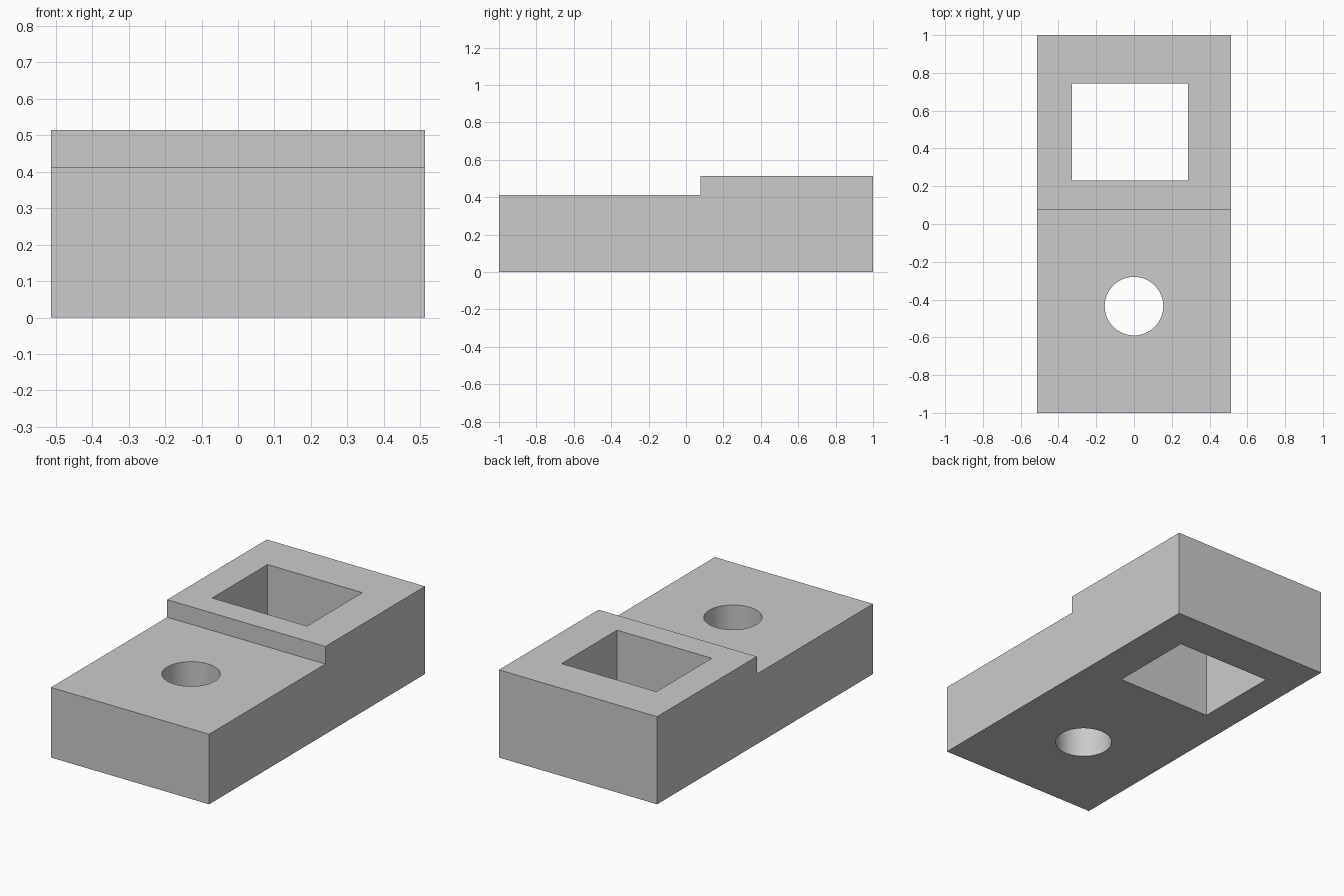
import bpy
import bmesh
from math import radians

if "Cube" in bpy.data.objects:
    bpy.data.objects.remove(bpy.data.objects["Cube"], do_unlink=True)

grey = bpy.data.materials.new("light_grey")
grey.use_nodes = True
grey.diffuse_color = (0.6, 0.6, 0.6, 1)
grey.node_tree.nodes["Principled BSDF"].inputs["Base Color"].default_value = (0.6, 0.6, 0.6, 1)

HALF_WIDTH = 0.513


def cut(target, cutter):
    """Subtract the cutter from the target and hide it."""
    cutter.hide_render = True
    cutter.hide_set(True)
    mod = target.modifiers.new(cutter.name, "BOOLEAN")
    mod.operation = "DIFFERENCE"
    mod.solver = "EXACT"
    mod.object = cutter
    bpy.context.view_layer.objects.active = target
    bpy.ops.object.modifier_apply(modifier=mod.name)
    bpy.data.objects.remove(cutter, do_unlink=True)


# Stepped block: side profile extruded across the width
profile = [(-1, 0), (1, 0), (1, 0.514), (0.077, 0.514), (0.077, 0.411), (-1, 0.411)]
bm = bmesh.new()
side = bm.faces.new([bm.verts.new((-HALF_WIDTH, y, z)) for y, z in profile])
ext = bmesh.ops.extrude_face_region(bm, geom=[side])
moved = [v for v in ext["geom"] if isinstance(v, bmesh.types.BMVert)]
bmesh.ops.translate(bm, verts=moved, vec=(2 * HALF_WIDTH, 0, 0))
bmesh.ops.recalc_face_normals(bm, faces=bm.faces)
mesh = bpy.data.meshes.new("stepped_block")
bm.to_mesh(mesh)
bm.free()
block = bpy.data.objects.new("stepped_block", mesh)
bpy.context.collection.objects.link(block)
mesh.materials.append(grey)

# Rectangular through hole in the raised half
bpy.ops.mesh.primitive_cube_add(size=1, location=(-0.022, 0.488, 0.25))
window = bpy.context.object
window.name = "rectangular_hole_cutter"
window.scale = (0.615, 0.513, 2)
window.data.materials.append(grey)
cut(block, window)

# Round through hole in the lower half
bpy.ops.mesh.primitive_cylinder_add(vertices=64, radius=0.155, depth=2, location=(0, -0.435, 0.25))
bore = bpy.context.object
bore.name = "round_hole_cutter"
bore.data.materials.append(grey)
cut(block, bore)

# Smooth bore wall, sharp block edges
bpy.ops.object.select_all(action="DESELECT")
block.select_set(True)
bpy.context.view_layer.objects.active = block
bpy.ops.object.shade_smooth_by_angle(angle=radians(30))
